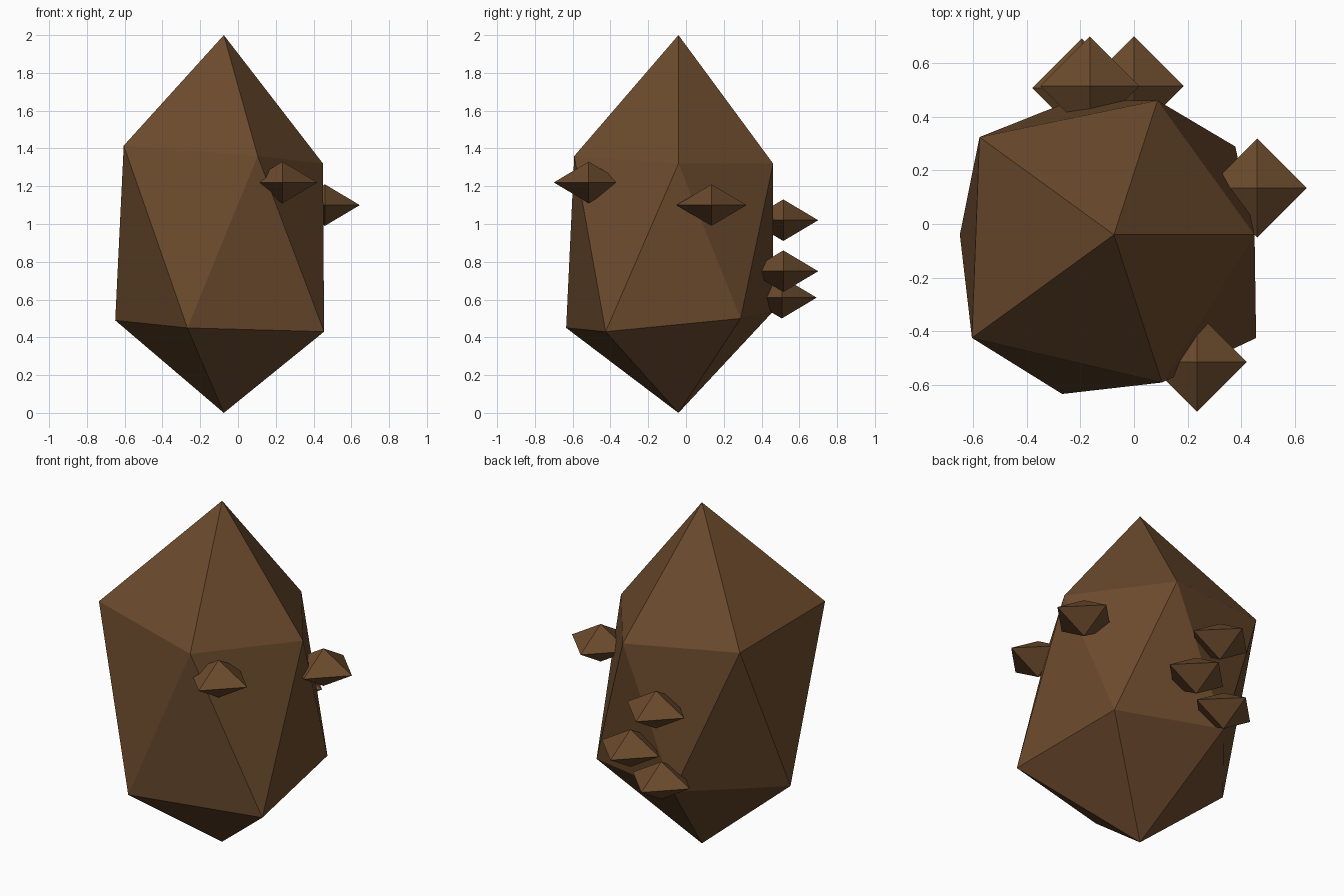
import bpy
import bmesh
from math import cos, sin, radians

if "Cube" in bpy.data.objects:
    bpy.data.objects.remove(bpy.data.objects["Cube"])

brown = bpy.data.materials.new("earth brown")
brown.diffuse_color = (0.147, 0.069, 0.026, 1)
brown.use_nodes = True
brown.node_tree.nodes["Principled BSDF"].inputs["Base Color"].default_value = brown.diffuse_color


def gem(name, rings, top, bottom):
    """Faceted solid: two tips joined by one or two rings (listed top down).
    With two rings, the lower one is turned half a step."""
    bm = bmesh.new()
    tip, base = bm.verts.new(top), bm.verts.new(bottom)
    loops = [[bm.verts.new(p) for p in ring] for ring in rings]
    n = len(loops[0])
    for i in range(n):
        j = (i + 1) % n
        hi, lo = loops[0], loops[-1]
        bm.faces.new((tip, hi[i], hi[j]))
        bm.faces.new((base, lo[j], lo[i]))
        if len(loops) == 2:
            bm.faces.new((hi[i], lo[i], hi[j]))
            bm.faces.new((hi[j], lo[i], lo[j]))
    bmesh.ops.recalc_face_normals(bm, faces=bm.faces)
    mesh = bpy.data.meshes.new(name)
    bm.to_mesh(mesh)
    bm.free()
    mesh.materials.append(brown)
    obj = bpy.data.objects.new(name, mesh)
    bpy.context.collection.objects.link(obj)
    return obj


def ring(cx, cy, start, radius_heights):
    step = 360 / len(radius_heights)
    return [(cx + r * cos(radians(start + i * step)),
             cy + r * sin(radians(start + i * step)), z)
            for i, (r, z) in enumerate(radius_heights)]


# Main boulder: uneven, stretched twenty-sided solid
CX, CY = -0.075, -0.04
upper = ring(CX, CY, 0, [(0.525, 1.32), (0.527, 1.32), (0.62, 1.39), (0.655, 1.415), (0.58, 1.36)])
lower = ring(CX, CY, 36, [(0.56, 0.50), (0.525, 0.535), (0.575, 0.49), (0.625, 0.45), (0.656, 0.43)])
gem("boulder", [upper, lower], (CX, CY, 2.0), (CX, CY, 0.0))

# Small eight-sided lumps stuck on the surface
lumps = [(0.235, -0.515, 1.22), (0.46, 0.135, 1.10), (-0.165, 0.515, 1.02),
         (0.0, 0.515, 0.75), (-0.195, 0.507, 0.61)]
for k, (x, y, z) in enumerate(lumps, 1):
    gem(f"lump_{k}", [ring(x, y, 0, [(0.185, z)] * 4)], (x, y, z + 0.11), (x, y, z - 0.11))
